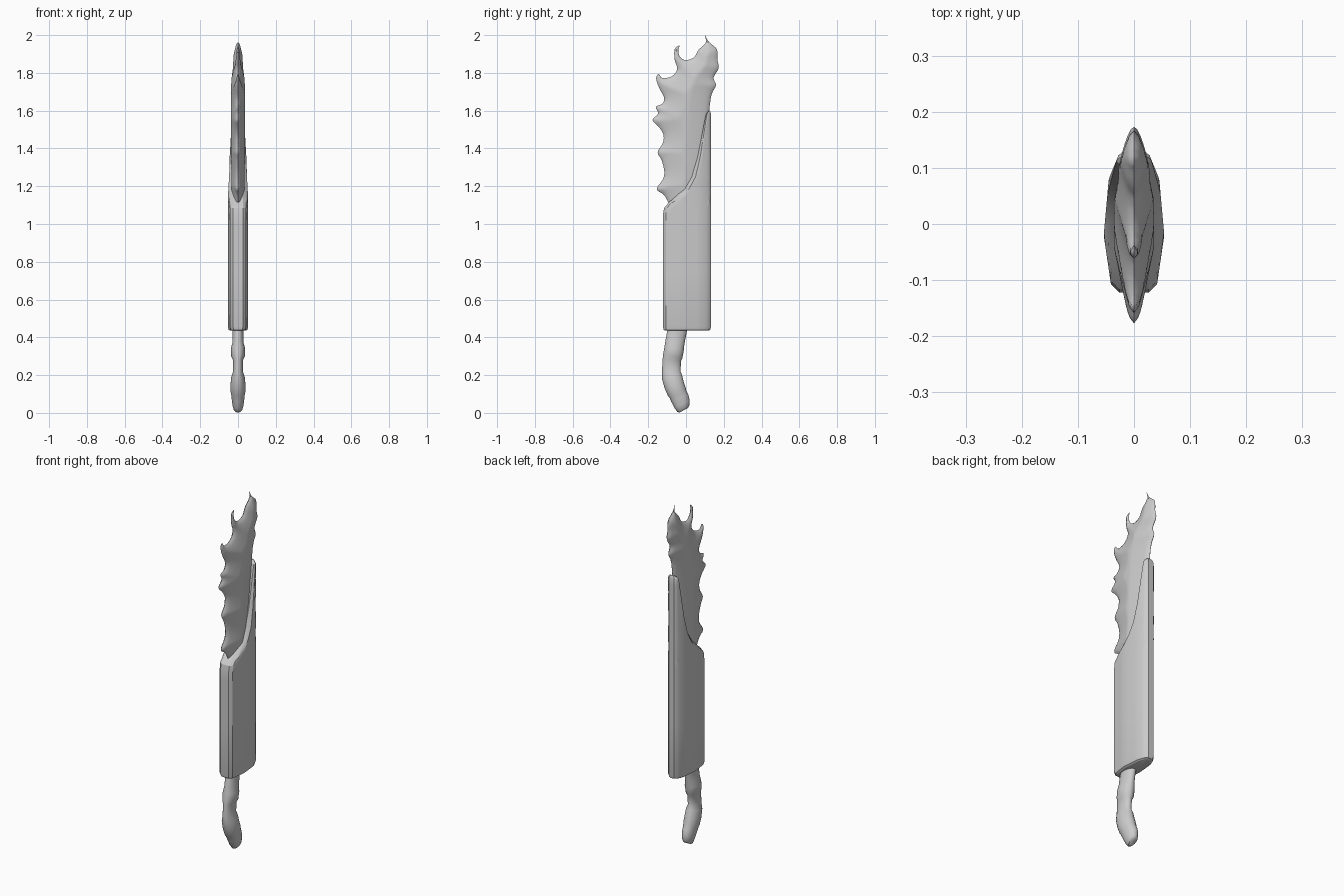
import bpy, bmesh, math
from mathutils import Vector
from mathutils.geometry import delaunay_2d_cdt, intersect_point_line

if "Cube" in bpy.data.objects:
    bpy.data.objects.remove(bpy.data.objects["Cube"])


def make(name, bm, angle):
    bmesh.ops.recalc_face_normals(bm, faces=bm.faces)
    me = bpy.data.meshes.new(name)
    bm.to_mesh(me)
    bm.free()
    ob = bpy.data.objects.new(name, me)
    bpy.context.collection.objects.link(ob)
    bpy.ops.object.select_all(action='DESELECT')
    ob.select_set(True)
    bpy.context.view_layer.objects.active = ob
    bpy.ops.object.shade_smooth_by_angle(angle=math.radians(angle))
    return ob


def loft(name, rings, angle):
    bm = bmesh.new()
    vr = [[bm.verts.new(p) for p in r] for r in rings]
    n = len(vr[0])
    for a, b in zip(vr, vr[1:]):
        for i in range(n):
            bm.faces.new((a[i], a[(i + 1) % n], b[(i + 1) % n], b[i]))
    bm.faces.new(vr[0])
    bm.faces.new(vr[-1])
    return make(name, bm, angle)


def lerp_table(table, t):
    for (a, u), (b, v) in zip(table, table[1:]):
        if t <= b:
            return u + (v - u) * max(0, t - a) / (b - a)
    return table[-1][1]


def spline(pts, steps):
    n, out = len(pts), []
    for i in range(n):
        p0, p1, p2, p3 = (Vector(pts[(i + k) % n]) for k in (-1, 0, 1, 2))
        for s in range(steps):
            t = s / steps
            out.append(0.5 * (2 * p1 + (p2 - p0) * t + (2 * p0 - 5 * p1 + 4 * p2 - p3) * t * t
                              + (3 * p1 - p0 - 3 * p2 + p3) * t ** 3))
    return out


# Blade: flame-toothed outline (y, z), swelling with distance from the edge
outline = [(.10, 2.0), (.122, 1.963), (.163, 1.925), (.166, 1.87), (.173, 1.825), (.146, 1.775),
           (.159, 1.735), (.137, 1.69), (.125, 1.62), (.115, 1.5), (.10, 1.25), (.06, 1.02), (-.06, 1.02),
           (-.092, 1.11), (-.118, 1.155), (-.155, 1.185), (-.122, 1.237), (-.115, 1.28), (-.13, 1.34),
           (-.15, 1.38), (-.122, 1.43), (-.12, 1.475), (-.145, 1.515), (-.177, 1.55), (-.147, 1.585),
           (-.16, 1.62), (-.125, 1.637), (-.116, 1.67), (-.142, 1.72), (-.158, 1.77), (-.145, 1.795),
           (-.125, 1.773), (-.075, 1.782), (-.047, 1.82), (-.06, 1.87), (-.06, 1.925), (-.035, 1.945),
           (-.041, 1.915), (-.03, 1.883), (0, 1.868), (.043, 1.882), (.065, 1.92), (.095, 1.948), (.106, 1.968)]
edge = spline(outline, 4)
n = len(edge)


def edge_distance(p):
    best = 9
    for i in range(n):
        a, b = edge[i], edge[(i + 1) % n]
        q, t = intersect_point_line(p, a, b)
        q = a if t < 0 else b if t > 1 else q
        best = min(best, (p - q.to_2d()).length)
    return best


step = 0.012
pts = list(edge)
for i in range(30):
    for j in range(82):
        p = Vector((-.18 + step * (i + .5 * (j % 2)), 1.02 + step * j))
        if edge_distance(p) > .004:
            pts.append(p)
co, _, tris, *_ = delaunay_2d_cdt(pts, [(i, (i + 1) % n) for i in range(n)], [], 1, 1e-6)
bm = bmesh.new()
sides = []
for s in (1, -1):
    vs = []
    for p in co:
        d = edge_distance(p)
        vs.append(bm.verts.new((s * .036 * min(1, d / .11) ** .6 if d > 1e-5 else 0, p.x, p.y)))
    for t in tris:
        bm.faces.new([vs[k] for k in t])
bmesh.ops.remove_doubles(bm, verts=bm.verts, dist=1e-5)
bmesh.ops.delete(bm, geom=[v for v in bm.verts if not v.link_faces], context='VERTS')
make("blade", bm, 60)

# Housing: faceted casing with a front edge that sweeps back towards the top
front = [(.435, -.122), (1.05, -.122), (1.085, -.116), (1.115, -.09), (1.15, -.05), (1.19, -.01), (1.25, .03),
         (1.35, .06), (1.45, .08), (1.55, .099), (1.585, .107), (1.6, .116)]
width = [(-.125, .036), (-.115, .040), (-.02, .054), (.08, .045), (.132, .024)]
steps = [0, .025, .06, .1, .2, .3, .41, .55, .7, .8, .9, .95, 1]
rings = []
for z, shrink in [(.435, .012), (.44, .004), (.455, 0)] + [(z, 0) for z in (.75, 1.0)] + \
        [(z, 0) for z, _ in front[1:-1]] + [(1.595, .003), (1.602, .006)]:
    y0, y1 = lerp_table(front, z) + shrink, .132 - shrink
    half = []
    for t in steps:
        y = y0 + (y1 - y0) * t
        w = min(lerp_table(width, y), .026 + 1.1 * (y - y0), .016 + 1.2 * (y1 - y))
        half.append((w - shrink, y))
    rings.append([(w, y, z) for w, y in half] + [(-w, y, z) for w, y in reversed(half)])
loft("housing", rings, 25)

# Handle: bent ringed grip (y, z, depth radius, width radius)
grip = [(-.04, .46, .05, .028), (-.05, .42, .051, .029), (-.059, .37, .051, .03), (-.063, .34, .052, .038),
        (-.07, .30, .052, .036), (-.075, .28, .049, .027), (-.078, .22, .049, .026), (-.074, .19, .054, .036),
        (-.062, .145, .053, .04), (-.05, .115, .052, .04), (-.042, .097, .048, .036), (-.033, .078, .049, .034),
        (-.02, .045, .045, .03), (-.014, .022, .036, .024), (-.012, .014, .026, .016)]
rings = []
for i, (y, z, ry, rx) in enumerate(grip):
    a, b = grip[max(i - 1, 0)], grip[min(i + 1, len(grip) - 1)]
    d = Vector((a[1] - b[1], b[0] - a[0])).normalized()
    if i > 11:
        d = Vector((.88, .47))
    rings.append([(rx * math.cos(t), y + ry * d.x * math.sin(t), z + ry * d.y * math.sin(t))
                  for t in (k * math.tau / 24 for k in range(24))])
loft("handle", rings, 45)
